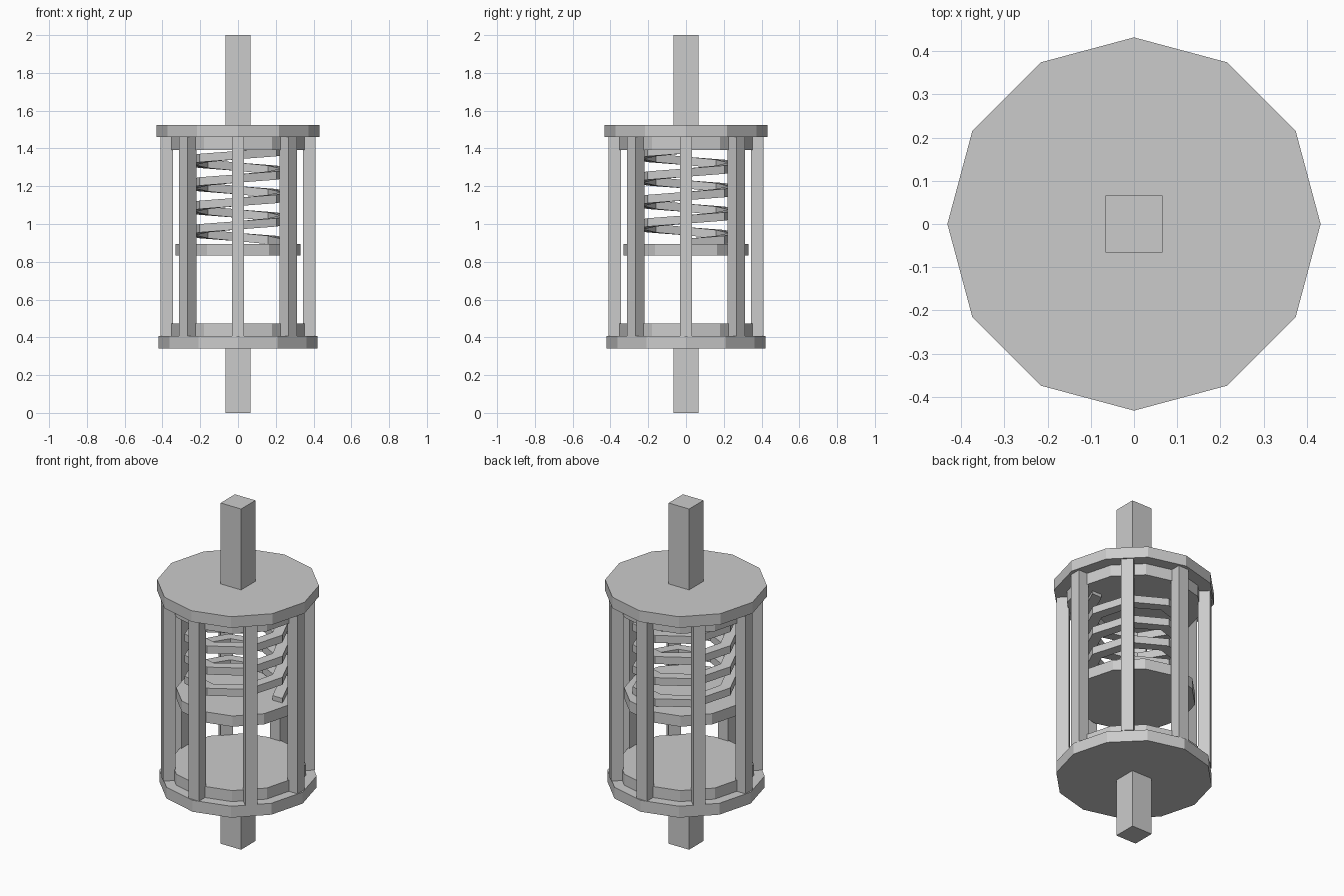
import bpy, bmesh
from math import pi, cos, sin, radians

if "Cube" in bpy.data.objects:
    bpy.data.objects.remove(bpy.data.objects["Cube"])


def disc(name, radius, z0, z1):
    """Twelve-sided plate with corners on the axes."""
    bpy.ops.mesh.primitive_cylinder_add(vertices=12, radius=radius, depth=z1 - z0,
                                        location=(0, 0, (z0 + z1) / 2))
    bpy.context.object.name = name


def post(name, width, z0, z1, x=0.0, y=0.0, turn=0.0):
    """Square upright bar."""
    bpy.ops.mesh.primitive_cube_add(size=1, location=(x, y, (z0 + z1) / 2),
                                    rotation=(0, 0, turn))
    ob = bpy.context.object
    ob.name = name
    ob.scale = (width, width, z1 - z0)


# End plates, their inner collars and the sliding piston
disc("top_plate", 0.432, 1.46, 1.525)
disc("top_collar", 0.362, 1.392, 1.46)
disc("bottom_plate", 0.42, 0.34, 0.407)
disc("bottom_collar", 0.362, 0.407, 0.472)
disc("piston", 0.33, 0.832, 0.895)

# Square rods
post("top_rod", 0.133, 1.525, 2.0)
post("bottom_rod", 0.133, 0.0, 0.34)

# Cage of eight bars
for i in range(8):
    a = i * pi / 4
    post(f"cage_bar_{i + 1}", 0.066, 0.407, 1.46, 0.377 * cos(a), 0.377 * sin(a), a)

# Low-poly coil spring, eight segments per turn
STEPS, TURNS, PITCH, Z0 = 8, 4, 0.124, 0.9
profile = [(0.225, -0.022), (0.288, -0.022), (0.288, 0.022), (0.225, 0.022)]
bm = bmesh.new()
rings = []
for i in range(STEPS * TURNS + 1):
    a = 2 * pi * i / STEPS
    z = Z0 + PITCH * i / STEPS
    rings.append([bm.verts.new((r * cos(a), r * sin(a), z + h)) for r, h in profile])
for lo, hi in zip(rings, rings[1:]):
    for k in range(4):
        n = (k + 1) % 4
        bm.faces.new((lo[k], lo[n], hi[n], hi[k]))
bm.faces.new(rings[0])
bm.faces.new(rings[-1])
bmesh.ops.recalc_face_normals(bm, faces=bm.faces)
mesh = bpy.data.meshes.new("spring")
bm.to_mesh(mesh)
bm.free()
bpy.context.collection.objects.link(bpy.data.objects.new("spring", mesh))
